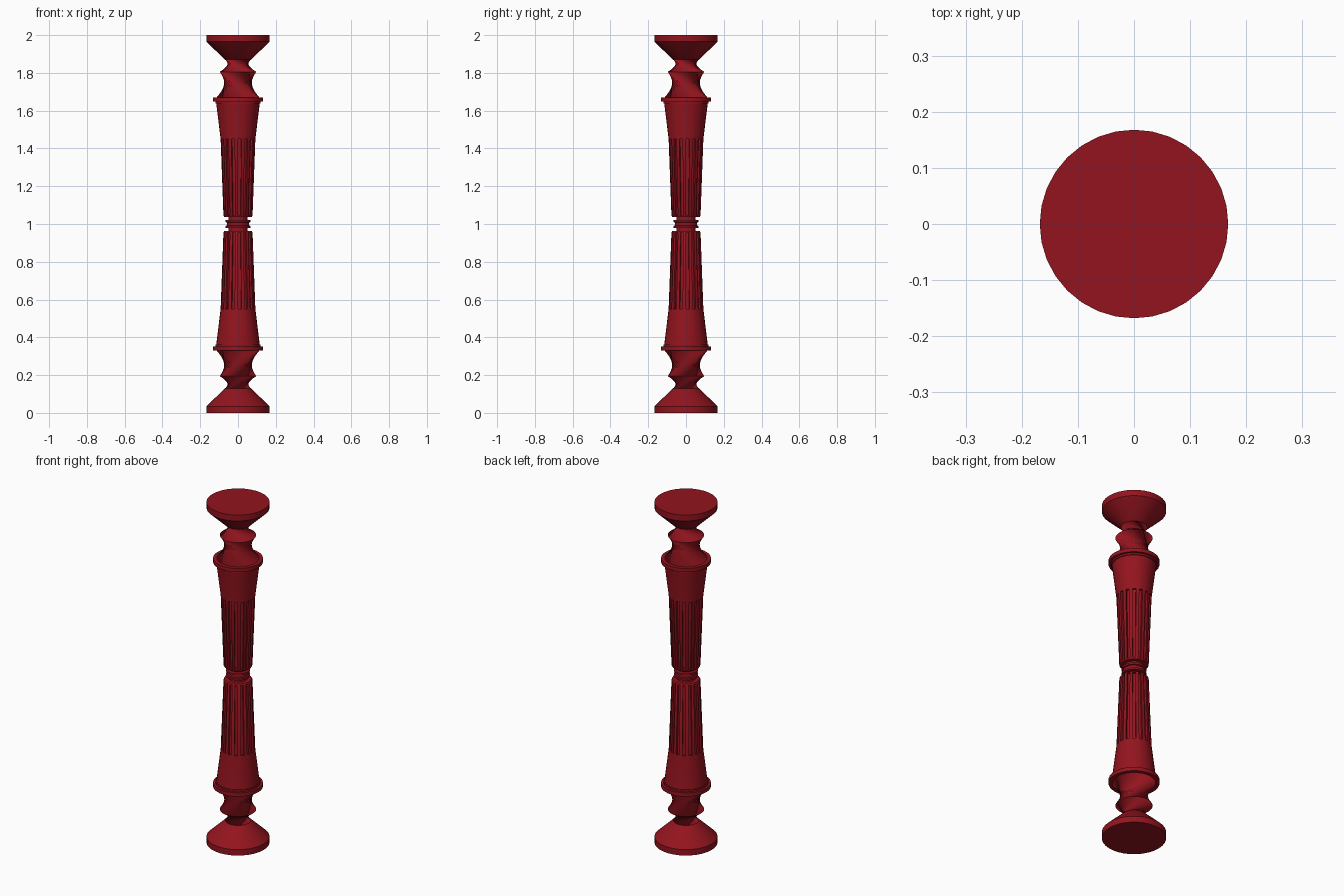
import bpy, bmesh
from math import sin, cos, pi, radians

if "Cube" in bpy.data.objects:
    bpy.data.objects.remove(bpy.data.objects["Cube"])

N = 32
mat = bpy.data.materials.new("dark_red")
mat.diffuse_color = (0.29, 0.007, 0.013, 1)
mat.use_nodes = True
mat.node_tree.nodes["Principled BSDF"].inputs["Base Color"].default_value = mat.diffuse_color


def lathe(name, profile, cap=False, flutes=None):
    """Stack rings of (radius, z, twist in degrees); flutes = (band index, depth)."""
    bm = bmesh.new()
    rings = []
    for r, z, t in profile:
        a = radians(t)
        rings.append([bm.verts.new((r * cos(2 * pi * i / N + a), r * sin(2 * pi * i / N + a), z))
                      for i in range(N)])
    bands = [[bm.faces.new((lo[i], lo[(i + 1) % N], hi[(i + 1) % N], hi[i])) for i in range(N)]
             for lo, hi in zip(rings, rings[1:])]
    if cap:
        bm.faces.new(rings[0][::-1])
    if flutes:
        bm.normal_update()
        cut = bands[flutes[0]][::2]
        bmesh.ops.inset_individual(bm, faces=cut, thickness=0.001, depth=0)
        bm.normal_update()
        moves = [(f, f.normal.copy()) for f in cut]
        for f, n in moves:
            for v in f.verts:
                v.co -= n * flutes[1]
    me = bpy.data.meshes.new(name)
    bm.to_mesh(me)
    bm.free()
    me.materials.append(mat)
    ob = bpy.data.objects.new(name, me)
    bpy.context.collection.objects.link(ob)
    bpy.ops.object.select_all(action='DESELECT')
    ob.select_set(True)
    bpy.context.view_layer.objects.active = ob
    bpy.ops.object.shade_smooth_by_angle(angle=radians(30))
    # upper half mirrors the lower half about z = 1
    top = ob.copy()
    top.data = me.copy()
    top.name = "upper_" + name
    ob.name = "lower_" + name
    for v in top.data.vertices:
        v.co.z = 2 - v.co.z
    top.data.flip_normals()
    bpy.context.collection.objects.link(top)


# flared foot
lathe("foot", [(0.168, 0, 0), (0.168, 0.035, 0), (0.068, 0.13, 0), (0.06, 0.135, 0)], cap=True)

# twisted neck: rings turned against each other pinch into waists
lathe("twisted_neck", [(0.068, 0.13, 0)]
      + [(0.097, 0.195, 101.25), (0.113, 0.33, 202.5)])

# collar
lathe("collar", [(0.113, 0.33, 0), (0.133, 0.33, 0), (0.133, 0.352, 0),
                 (0.12, 0.352, 0), (0.12, 0.362, 0), (0.115, 0.362, 0)])

# tapered shaft with flutes
lathe("fluted_shaft", [(0.115, 0.362, 0), (0.092, 0.55, 0), (0.077, 0.955, 0),
                       (0.073, 0.963, 0), (0.05, 0.963, 0)], flutes=(1, 0.012))

# waist rings in the middle
lathe("waist_ring", [(0.05, 0.963, 0), (0.05, 0.978, 0), (0.065, 0.98, 0),
                     (0.065, 0.99, 0), (0.058, 0.992, 0), (0.058, 1.0, 0)])
